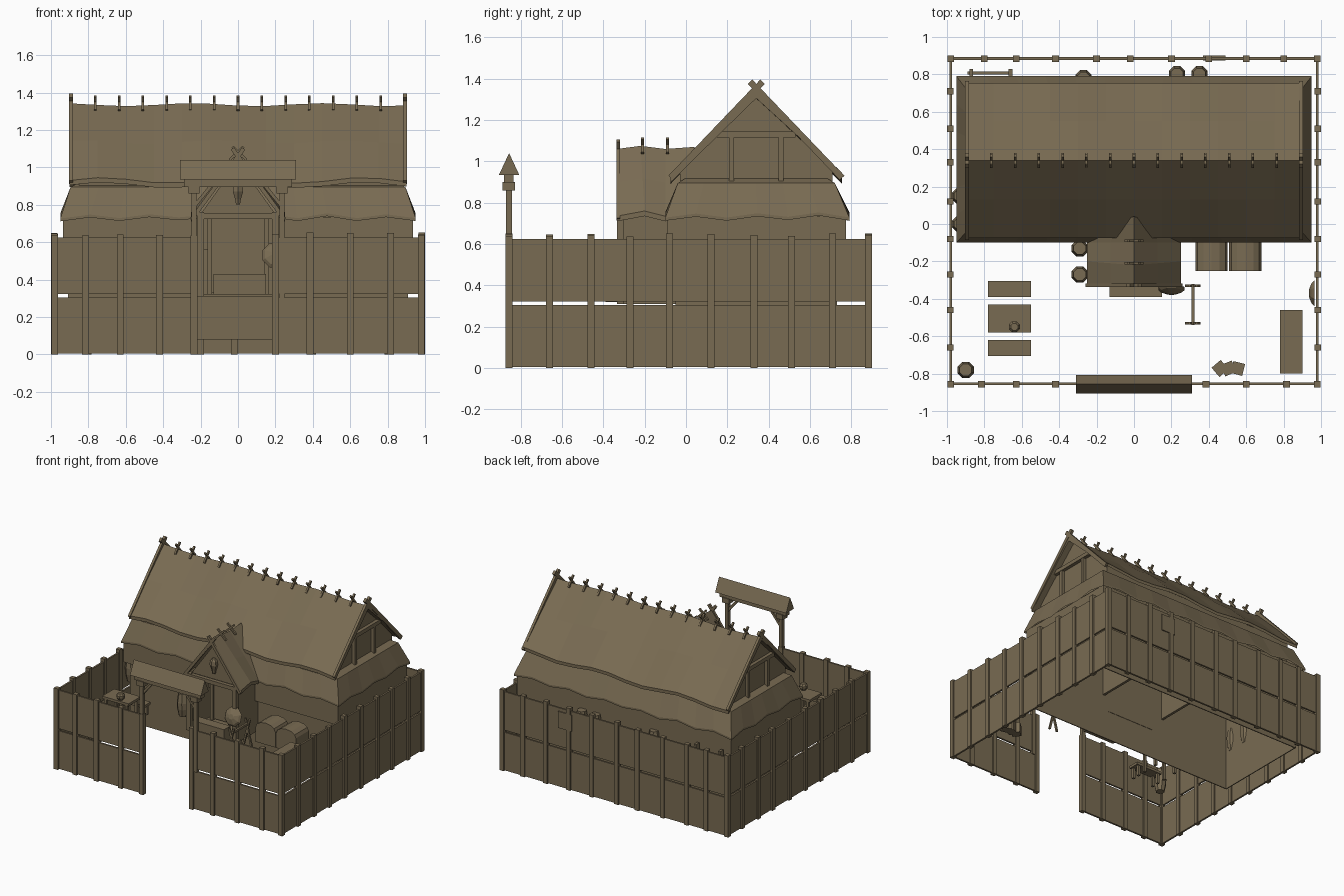
import bpy, bmesh, math, random
from mathutils import Vector, Matrix

if "Cube" in bpy.data.objects:
    bpy.data.objects.remove(bpy.data.objects["Cube"])
random.seed(4)

mat = bpy.data.materials.new("weathered_brown")
mat.diffuse_color = (0.19, 0.147, 0.085, 1)
mat.use_nodes = True
mat.node_tree.nodes["Principled BSDF"].inputs["Base Color"].default_value = mat.diffuse_color
G = 0.33  # yard level


def add(name, bm):
    bmesh.ops.recalc_face_normals(bm, faces=bm.faces)
    me = bpy.data.meshes.new(name)
    bm.to_mesh(me)
    bm.free()
    me.materials.append(mat)
    ob = bpy.data.objects.new(name, me)
    bpy.context.collection.objects.link(ob)
    return ob


def box(name, x0, x1, y0, y1, z0, z1, rot=0):
    bm = bmesh.new()
    bmesh.ops.create_cube(bm, size=1)
    c = Vector(((x0 + x1) / 2, (y0 + y1) / 2, (z0 + z1) / 2))
    bm.transform(Matrix.Translation(c) @ Matrix.Rotation(rot, 4, 'Z')
                 @ Matrix.Diagonal((x1 - x0, y1 - y0, z1 - z0, 1)))
    return add(name, bm)


def beam(name, a, b, w, d=None):
    """Square timber from a to b."""
    a, b = Vector(a), Vector(b)
    v = b - a
    bm = bmesh.new()
    bmesh.ops.create_cube(bm, size=1)
    bm.transform(Matrix.Translation((a + b) / 2) @ v.to_track_quat('Z', 'Y').to_matrix().to_4x4()
                 @ Matrix.Diagonal((w, d or w, v.length, 1)))
    return add(name, bm)


def lathe(name, x, y, z, prof, n=8, rot=None):
    bm = bmesh.new()
    rings = [[bm.verts.new((r * math.cos(2 * math.pi * (i + .5) / n),
                            r * math.sin(2 * math.pi * (i + .5) / n), h)) for i in range(n)] for r, h in prof]
    for p, q in zip(rings, rings[1:]):
        for i in range(n):
            bm.faces.new((p[i], p[(i + 1) % n], q[(i + 1) % n], q[i]))
    bm.faces.new(rings[0])
    bm.faces.new(rings[-1])
    bm.transform(Matrix.Translation((x, y, z)) @ (rot or Matrix()))
    return add(name, bm)


def prism(name, pts, axis, a, b):
    """Extrude a 2D outline (u, z) along x or y from a to b."""
    bm = bmesh.new()
    f = [[bm.verts.new((t, u, z) if axis == 'x' else (u, t, z)) for u, z in pts] for t in (a, b)]
    bm.faces.new(f[0])
    bm.faces.new(f[1])
    n = len(pts)
    for i in range(n):
        bm.faces.new((f[0][i], f[0][(i + 1) % n], f[1][(i + 1) % n], f[1][i]))
    return add(name, bm)


def sheet(name, rows, thick, closed=False):
    """Skin rows of points, doubled downward to give thatch thickness."""
    bm = bmesh.new()
    grid = [[[bm.verts.new(Vector(p) - Vector((0, 0, o))) for p in r] for r in rows] for o in (0, thick)]
    n, m = len(rows), len(rows[0])
    span = m if closed else m - 1
    for g in grid:
        for i in range(n - 1):
            for j in range(span):
                k = (j + 1) % m
                bm.faces.new((g[i][j], g[i][k], g[i + 1][k], g[i + 1][j]))
    t, u = grid
    for i in (0, n - 1):
        for j in range(span):
            k = (j + 1) % m
            bm.faces.new((t[i][j], t[i][k], u[i][k], u[i][j]))
    if not closed:
        for j in (0, m - 1):
            for i in range(n - 1):
                bm.faces.new((t[i][j], t[i + 1][j], u[i + 1][j], u[i][j]))
    return add(name, bm)


# palisade: two tiers of boards between posts, gateway left open at the front
XS = [-.98, -.815, -.63, -.42, -.235, .2, .385, .6, .815, .98]
YS = [-.855, -.66, -.46, -.27, -.08, .12, .33, .51, .71, .885]
for line, y in (("front", -.855), ("back", .885)):
    xs = XS if line == "front" else [-.98, -.8, -.63, -.42, -.2, -.02, .2, .4, .6, .8, .98]
    for x in xs:
        box(line + "_fence_post", x - .018, x + .018, y - .019, y + .015, 0, random.uniform(.635, .652))
    for a, b in zip(xs, xs[1:]):
        if not (line == "front" and a == -.235):
            for z0, z1 in ((.005, .305), (.322, .625)):
                box(line + "_fence_boards", a, b, y - .007, y + .007, z0, z1)
for side, s in (("left", -1), ("right", 1)):
    for y in YS[1:-1]:
        box(side + "_fence_post", s * .982 - .017, s * .982 + .017, y - .017, y + .017, 0, random.uniform(.635, .652))
    for a, b in zip(YS, YS[1:]):
        for z0, z1 in ((.005, .305), (.322, .625)):
            box(side + "_fence_boards", s * .98 - .007, s * .98 + .007, a, b, z0, z1)

# gate with its small roof
for s in (-1, 1):
    x = s * .235
    box("gate_post", x - .014, x + .014, -.87, -.842, 0 if s < 0 else .3, .87)
    box("gate_post_cap", x - .03, x + .03, -.888, -.828, .86, .9)
    beam("gate_brace", (x, -.856, .79), (x - s * .09, -.856, .9), .018)
box("gate_beam", -.29, .29, -.88, -.835, .895, .935)
prism("gate_roof", [(-.905, .935), (-.856, 1.04), (-.807, .935)], 'x', -.31, .31)

# house body, a thin shell open from below, with wall plates under the thatch
bm = bmesh.new()
bmesh.ops.create_cube(bm, size=1)
bm.transform(Matrix.Translation((0, .34, .42)) @ Matrix.Diagonal((1.82, .78, .68, 1)))
under = [f for f in bm.faces if f.calc_center_median().z < .1]
bmesh.ops.inset_region(bm, faces=under, thickness=.01)
up = bmesh.ops.extrude_face_region(bm, geom=under)
bmesh.ops.delete(bm, geom=under, context='FACES_ONLY')
bmesh.ops.translate(bm, verts=[v for v in up['geom'] if isinstance(v, bmesh.types.BMVert)], vec=(0, 0, .66))
add("house_walls", bm)
for y0, y1 in ((-.09, -.05), (.73, .775)):
    box("wall_plate", -.935, .935, y0, y1, .56, .735)
for s in (-1, 1):
    box("end_wall_plate", s * .9225 - .0125, s * .9225 + .0125, -.05, .73, .56, .735)
for x in (-.3, .25):
    box("inner_partition", x - .01, x + .01, -.04, .4, .43, .73)

# gable walls and timbers
prism("gable_wall", [(-.02, .74), (-.03, .95), (.34, 1.325), (.71, .95), (.70, .74)], 'x', -.85, .85)
for s in (-1, 1):
    x = s * .862
    beam("gable_collar", (x, .15, 1.13), (x, .53, 1.13), .03)
    for y in (.22, .46):
        beam("gable_strut", (x, y, .89), (x, y, 1.13), .025)
    for t in (-1, 1):
        beam("barge_board", (s * .893, .34 + t * .415, .92), (s * .893, .34 - t * .03, 1.385), .02, .03)

# lower thatch skirt with wavy hem
def loop(x, y0, y1, z, wave):
    nx, ny = 12, 6
    p = [(-x + 2 * x * i / nx, y0) for i in range(nx)] + [(x, y0 + (y1 - y0) * i / ny) for i in range(ny)]
    p += [(x - 2 * x * i / nx, y1) for i in range(nx)] + [(-x, y1 - (y1 - y0) * i / ny) for i in range(ny)]
    return [(a, b, z + wave * (i % 2) + random.uniform(0, wave / 3)) for i, (a, b) in enumerate(p)]


sheet("skirt_thatch", [loop(.845, 0, .68, .92, 0), loop(.895, -.04, .72, .895, 0),
                       loop(.95, -.1, .79, .725, .022)], .015, True)

# main thatch roof with sagging ridge
N = 12
cols = [-.9 + 1.8 * i / N for i in range(N + 1)]
rows = []
for k, (y, z, w) in enumerate(((-.075, .93, .015), (.13, 1.135, .01), (.34, 1.335, .008), (.55, 1.135, .01), (.755, .93, .015))):
    rows.append([(x, y, z + w * math.sin(i * 1.35 + k)) for i, x in enumerate(cols)])
sheet("main_roof", rows, .025)
for i in range(15):
    x = -.89 + 1.78 * i / 14
    for t in (-1, 1):
        beam("ridge_peg", (x, .34 - t * .035, 1.305), (x, .34 + t * .025, 1.38), .014)

# porch: floor, side walls, gable, roof and step
box("porch_floor", -.21, .21, -.32, -.04, .31, .322)
box("door_step", -.13, .15, -.39, -.31, .32, .43)
for s in (-1, 1):
    x = s * .2
    box("porch_wall", x - .01, x + .01, -.31, -.04, .322, .75)
    box("porch_post", x - .018, x + .018, -.335, -.3, .31, .76)
    box("door_frame", s * .15 - .012, s * .15 + .012, -.115, -.085, .32, .74)
    beam("porch_barge_board", (s * .25, -.328, .72), (-s * .03, -.328, 1.1), .018, .022)
box("door", -.14, .14, -.1, -.045, .33, .73)
box("porch_beam", -.21, .21, -.33, -.3, .725, .755)
prism("porch_gable", [(-.2, .75), (0, 1.03), (.2, .75)], 'y', -.29, -.275)
ridge = [(0, -.335, 1.06), (0, -.22, 1.075), (0, -.1, 1.06), (0, .04, 1.07)]
for s in (-1, 1):
    eave = [(s * .25, -.335, .735), (s * .25, -.2, .76), (s * .25, -.1, .735), (s * .2, -.02, .8)]
    mid = [((Vector(a) + Vector(b)) / 2)[:] for a, b in zip(ridge, eave)]
    sheet("porch_roof_side", [ridge, mid, eave], .025)
for y in (-.21, -.09):
    for t in (-1, 1):
        beam("porch_ridge_peg", (-t * .045, y, 1.04), (t * .03, y, 1.11), .014)
lathe("porch_skull", 0, -.3, .8, [(.012, 0), (.018, .03), (.032, .07), (.028, .1), (.012, .12)], 6)

# dining table with benches and pot
def bench(name, x0, x1, y0, y1, h):
    box(name + "_top", x0, x1, y0, y1, h - .02, h)
    for x in (x0 + .025, x1 - .025):
        for y in (y0 + .015, y1 - .015):
            box(name + "_leg", x - .01, x + .01, y - .01, y + .01, G, h - .02)


bench("table", -.78, -.55, -.58, -.43, .52)
bench("near_bench", -.78, -.55, -.705, -.62, .43)
bench("far_bench", -.78, -.55, -.39, -.305, .43)
bench("work_table", .78, .9, -.8, -.46, .53)
lathe("pot", -.64, -.55, .52, [(.02, 0), (.032, .02), (.032, .035), (.02, .05)], 8)

# barrels around the yard and house
for x, y in ((-.9, -.78), (-.29, -.13), (-.29, -.27), (-.93, 0), (-.93, .15), (.23, .8), (.35, .8), (-.27, .78)):
    lathe("barrel", x, y, .43 if y > .5 else .38, [(.032, 0), (.045, .06), (.047, .11), (.035, .18)], 8)

# chests with rounded lids
for x in (.415, .595):
    arc = [(x + .086 * math.cos(math.pi * i / 6), .45 + .05 * math.sin(math.pi * i / 6)) for i in range(7)]
    prism("chest", [(x - .086, G)] + arc[::-1] + [(x + .086, G)], 'y', -.25, -.09)

# crates, rack and shields
for x, r in ((.46, .7), (.505, .4), (.555, -.25)):
    box("crate", x - .032, x + .032, -.805, -.74, G + .02, G + .1, r)
beam("rack_rail", (.315, -.54, .5), (.315, -.32, .5), .016)
for y in (-.53, -.33):
    for t in (-1, 1):
        beam("rack_leg", (.315 + t * .035, y, G), (.315 - t * .02, y, .54), .014)
disc = [(.075, 0), (.06, .015), (.02, .03)]
lathe("leaning_shield", .2, -.345, .53, disc, 8, Matrix.Rotation(1.25, 4, 'X'))
lathe("fence_shield", .965, -.37, .5, disc, 8, Matrix.Rotation(-math.pi / 2, 4, 'Y'))
box("back_hanging_board", .37, .49, .875, .9, .47, .6)
for x in (-.87, -.66):
    box("back_rack_post", x - .01, x + .01, .79, .83, G, .62)
for z in (.42, .52):
    box("back_rack_rail", -.89, -.65, .8, .815, z, z + .02)
